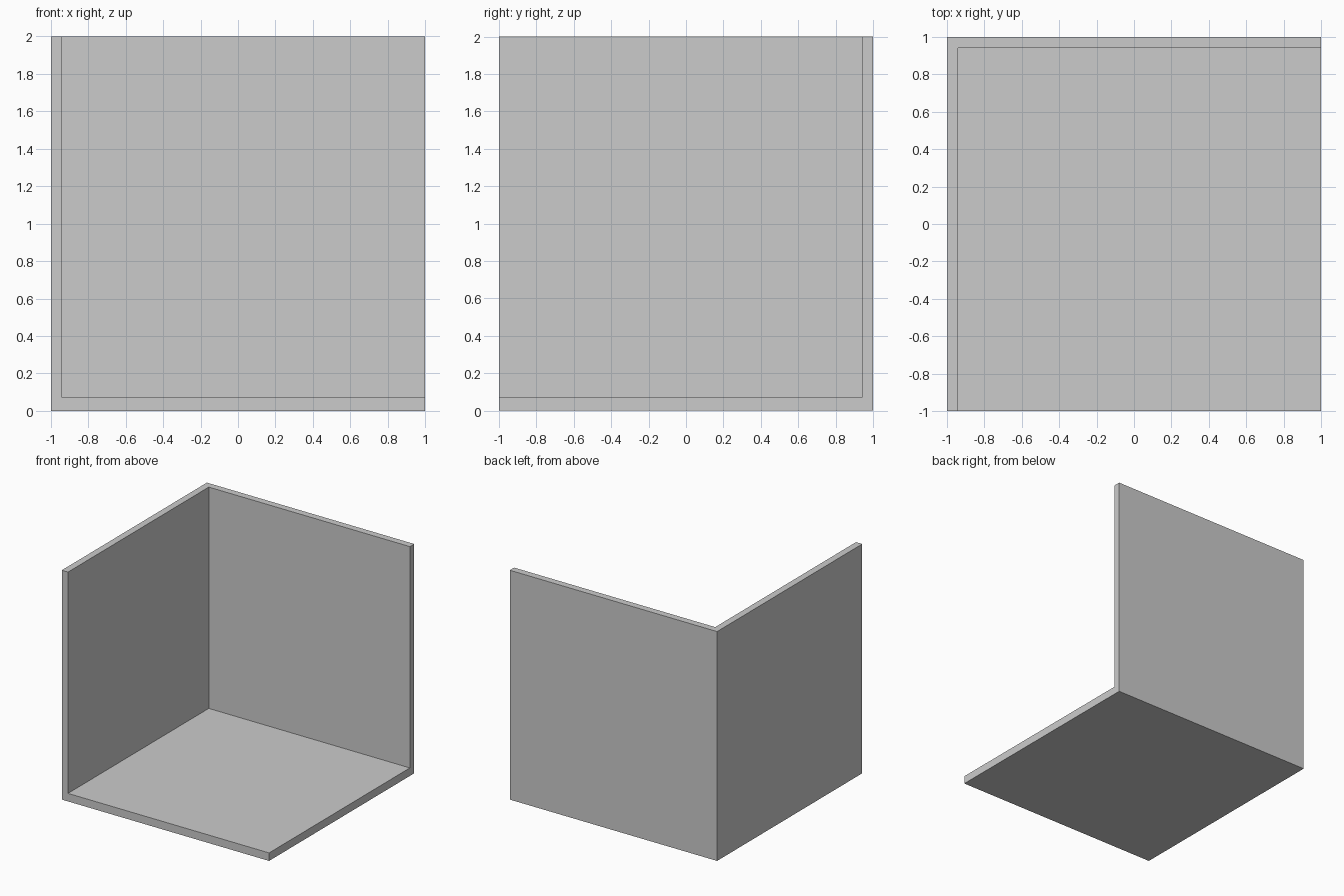
import bpy

if "Cube" in bpy.data.objects:
    bpy.data.objects.remove(bpy.data.objects["Cube"])

WALL, FLOOR = 0.06, 0.07


def box(name, lo, hi):
    """Axis-aligned box between two corners."""
    centre = [(a + b) / 2 for a, b in zip(lo, hi)]
    bpy.ops.mesh.primitive_cube_add(size=1, location=centre)
    obj = bpy.context.object
    obj.name = name
    obj.scale = [b - a for a, b in zip(lo, hi)]
    bpy.ops.object.transform_apply(location=True, rotation=True, scale=True)
    return obj


# Solid block that becomes the floor, left wall and back wall
room = box("room_corner", (-1, -1, 0), (1, 1, 2))

# Cutter hollows the room, open to the front, right and top
cutter = box("room_cutter", (-1 + WALL, -1.5, FLOOR), (1.5, 1 - WALL, 2.5))
cutter.hide_render = True
cutter.hide_set(True)

cut = room.modifiers.new("hollow", 'BOOLEAN')
cut.operation = 'DIFFERENCE'
cut.solver = 'EXACT'
cut.object = cutter
